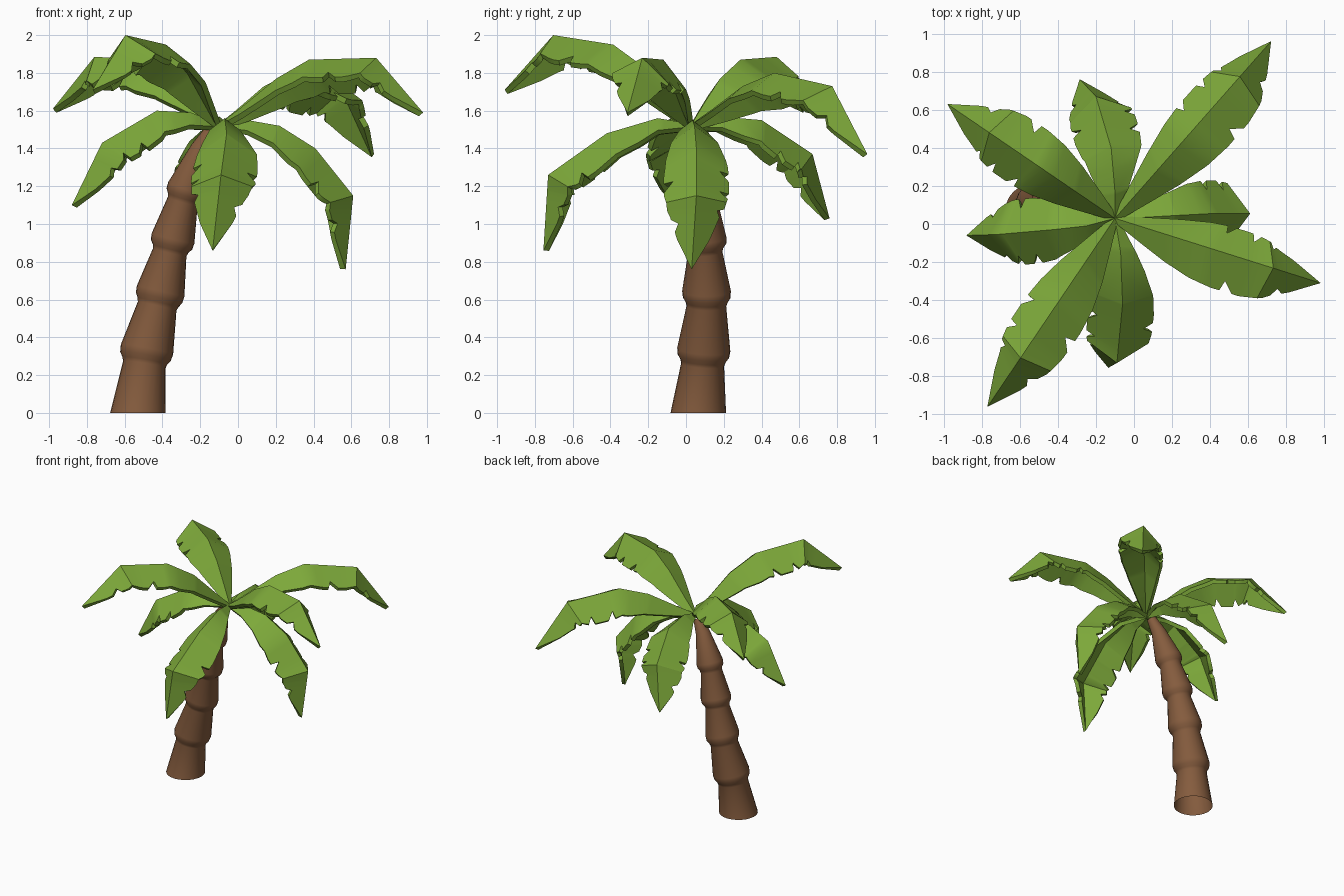
import bpy, bmesh, math
from mathutils import Vector

if "Cube" in bpy.data.objects:
    bpy.data.objects.remove(bpy.data.objects["Cube"])


def material(name, rgb):
    m = bpy.data.materials.new(name)
    m.diffuse_color = (*rgb, 1)
    m.use_nodes = True
    m.node_tree.nodes["Principled BSDF"].inputs["Base Color"].default_value = m.diffuse_color
    return m


LEAF = material("leaf green", (0.205, 0.395, 0.042))
BARK = material("bark brown", (0.235, 0.107, 0.048))


def finish(bm, name, mat, angle, thickness=0):
    me = bpy.data.meshes.new(name)
    bm.to_mesh(me)
    bm.free()
    ob = bpy.data.objects.new(name, me)
    bpy.context.collection.objects.link(ob)
    me.materials.append(mat)
    bpy.ops.object.select_all(action='DESELECT')
    ob.select_set(True)
    bpy.context.view_layer.objects.active = ob
    if thickness:
        mod = ob.modifiers.new("thickness", 'SOLIDIFY')
        mod.thickness = thickness
        mod.offset = -1
        bpy.ops.object.modifier_apply(modifier=mod.name)
    bpy.ops.object.shade_smooth_by_angle(angle=math.radians(angle))
    return ob


def lerp_table(table, x):
    """Linear interpolation in a list of (x, value)."""
    for (x0, v0), (x1, v1) in zip(table, table[1:]):
        if x <= x1:
            return v0 + (v1 - v0) * max(0, (x - x0) / (x1 - x0))
    return table[-1][1]


# Trunk: tilted rings lofted along a leaning path, with a flared collar per segment
PATH = [(0, Vector((-.53, .065, 0))), (.3, Vector((-.49, .092, .3))),
        (.6, Vector((-.42, .11, .6))), (.9, Vector((-.35, .1, .9))),
        (1.17, Vector((-.28, .08, 1.17))), (1.4, Vector((-.195, .055, 1.4))),
        (1.53, Vector((-.12, .035, 1.53)))]
RINGS = [(0, .147), (.255, .114), (.275, .12), (.3, .136), (.335, .141),
         (.565, .105), (.585, .111), (.61, .126), (.645, .129),
         (.85, .091), (.87, .097), (.892, .113), (.925, .116),
         (1.12, .082), (1.14, .087), (1.16, .1), (1.19, .102), (1.4, .055), (1.5, .035)]
SIDES = 24
bm = bmesh.new()
loops = []
for z, r in RINGS:
    c = lerp_table(PATH, z)
    t = (lerp_table(PATH, z + .1) - lerp_table(PATH, max(0, z - .1))).normalized()
    if z == 0:
        t = Vector((0, 0, 1))
    u = Vector((0, 1, 0)).cross(t).normalized()
    v = t.cross(u)
    loops.append([bm.verts.new(c + r * (u * math.cos(a) + v * math.sin(a)))
                  for a in (2 * math.pi * k / SIDES for k in range(SIDES))])
for a, b in zip(loops, loops[1:]):
    for k in range(SIDES):
        j = (k + 1) % SIDES
        bm.faces.new((a[k], a[j], b[j], b[k]))
bm.faces.new(loops[-1])
finish(bm, "trunk", BARK, 50)   # open underneath

# Fronds: folded blades with torn edges, swept along a drooping midrib
CROWN = Vector((-.1, .03, 1.53))
WIDTH = [(0, .025), (.12, .09), (.25, .155), (.38, .202), (.5, .22), (.62, .218),
         (.75, .19), (.88, .11), (1, 0)]
TEARS = {1: (.48, .60, .74), -1: (.54, .80)}   # left and right notches
FOLD = math.radians(38)


def half_width(s, side):
    w = lerp_table(WIDTH, s)
    for n in TEARS[side]:
        w *= lerp_table([(n, 1), (n + .012, .72), (n + .05, 1)], s)
    return w


def frond(name, points, roll, flip):
    pts = [CROWN] + [Vector(p) for p in points]
    dist = [0]
    for a, b in zip(pts, pts[1:]):
        dist.append(dist[-1] + (b - a).length)
    rib = [(d / dist[-1], p) for d, p in zip(dist, pts)]
    stations = {s for s, _ in WIDTH} | {s for s, _ in rib}
    for ns in TEARS.values():
        for n in ns:
            stations |= {n, n + .012, n + .05}
    # drop stations that nearly coincide
    kept = []
    for s in sorted(stations):
        if not kept or s - kept[-1] > .006:
            kept.append(s)
    kept[-1] = 1
    flat = pts[-1] - CROWN
    left = Vector((-flat.y, flat.x, 0)).normalized()
    bm = bmesh.new()
    rows = []
    for s in kept:
        p = lerp_table(rib, s)
        t = (lerp_table(rib, min(1, s + .1)) - lerp_table(rib, max(0, s - .1))).normalized()
        n = t.cross(left).normalized()
        row = [bm.verts.new(p)]
        for side in (1, -1):
            a = FOLD + side * roll
            w = half_width(s, side * flip)
            row.append(bm.verts.new(p + w * (side * left * math.cos(a) - n * math.sin(a))))
        rows.append(row)
    for a, b in zip(rows, rows[1:]):
        bm.faces.new((a[0], b[0], b[1], a[1]))
        bm.faces.new((a[0], a[2], b[2], b[0]))
    bmesh.ops.remove_doubles(bm, verts=bm.verts, dist=.0005)
    finish(bm, name, LEAF, 32, .03)


def high_frond(name, tip, heights, roll, flip):
    """Straight in plan; heights are (fraction of reach, z)."""
    tip = Vector(tip)
    frond(name, [(*(CROWN.xy.lerp(tip, f)), z) for f, z in heights], roll, flip)


# Four raised fronds
high_frond("frond_north_east", (.72, .96),
           [(.12, 1.61), (.29, 1.73), (.47, 1.8), (.8, 1.73), (1, 1.37)], .2, 1)
high_frond("frond_south_east", (.98, -.31),
           [(.1, 1.61), (.28, 1.77), (.44, 1.87), (.77, 1.88), (1, 1.59)], .2, 1)
high_frond("frond_south_west", (-.77, -.96),
           [(.1, 1.65), (.24, 1.82), (.42, 1.95), (.74, 2.0), (1, 1.71)], -.12, -1)
high_frond("frond_north_west", (-.98, .63),
           [(.1, 1.63), (.25, 1.77), (.43, 1.87), (.75, 1.885), (1, 1.61)], .08, 1)

# Four drooping fronds
frond("frond_east", [(.05, .035, 1.55), (.22, .045, 1.52), (.41, .055, 1.40),
                     (.61, .055, 1.15), (.57, .03, .76)], 0, 1)
frond("frond_south", [(-.07, -.15, 1.56), (-.06, -.42, 1.48),
                      (-.09, -.73, 1.26), (-.135, -.755, .86)], 0, -1)
frond("frond_west", [(-.25, -.01, 1.59), (-.43, -.03, 1.6),
                     (-.72, -.055, 1.43), (-.88, -.06, 1.10)], 0, 1)
frond("frond_north", [(-.1, .17, 1.57), (-.12, .4, 1.55),
                      (-.2, .67, 1.37), (-.285, .76, 1.03)], 0, -1)
